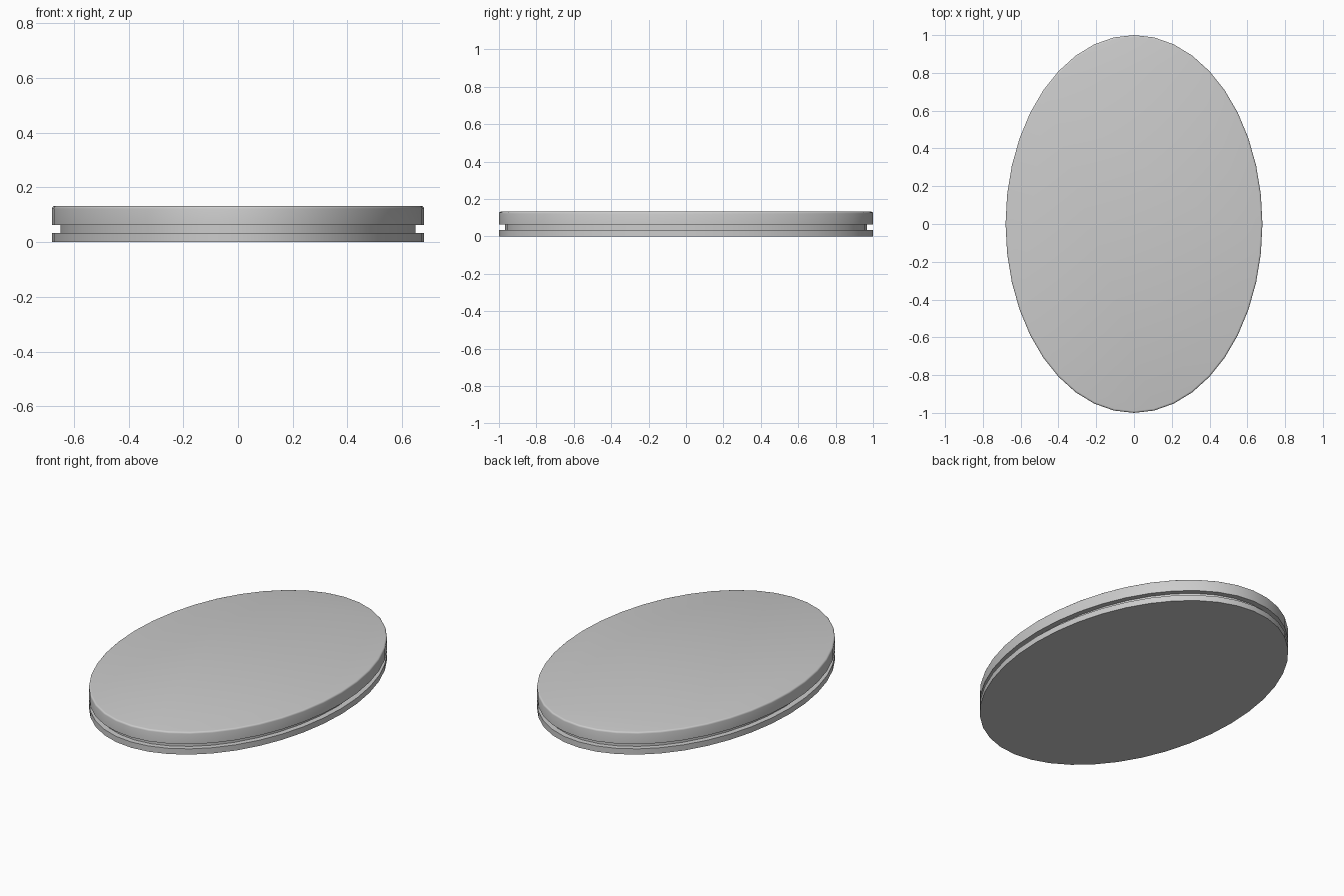
import bpy, bmesh
from math import sin, cos, pi, radians

if "Cube" in bpy.data.objects:
    bpy.data.objects.remove(bpy.data.objects["Cube"])

RX, RY, SIDES = 0.68, 1.0, 40


def oval_part(name, profile, capped=True):
    """Loft 40-sided ovals through (inset, height) profile points."""
    bm = bmesh.new()
    rings = []
    for inset, z in profile:
        rings.append([bm.verts.new(((RX - inset) * cos(2 * pi * i / SIDES),
                                    (RY - inset) * sin(2 * pi * i / SIDES), z))
                      for i in range(SIDES)])
    for a, b in zip(rings, rings[1:]):
        for i in range(SIDES):
            j = (i + 1) % SIDES
            bm.faces.new((a[i], a[j], b[j], b[i]))
    if capped:
        bm.faces.new(rings[0][::-1])
        bm.faces.new(rings[-1])
    mesh = bpy.data.meshes.new(name)
    bm.to_mesh(mesh)
    bm.free()
    ob = bpy.data.objects.new(name, mesh)
    bpy.context.collection.objects.link(ob)
    bpy.ops.object.select_all(action='DESELECT')
    ob.select_set(True)
    bpy.context.view_layer.objects.active = ob
    bpy.ops.object.shade_smooth_by_angle(angle=radians(40))
    return ob


# Thin bottom plate
oval_part("base_plate", [(0, 0), (0, 0.034)])

# Recessed band forming the groove
oval_part("groove_core", [(0.032, 0.034), (0.032, 0.062)], capped=False)

# Thick upper plate with a small rounded top edge
BEVEL, TOP = 0.01, 0.132
edge = [(BEVEL * (1 - cos(a)), TOP - BEVEL * (1 - sin(a)))
        for a in (radians(d) for d in (0, 30, 60, 90))]
oval_part("top_plate", [(0, 0.062)] + edge)
